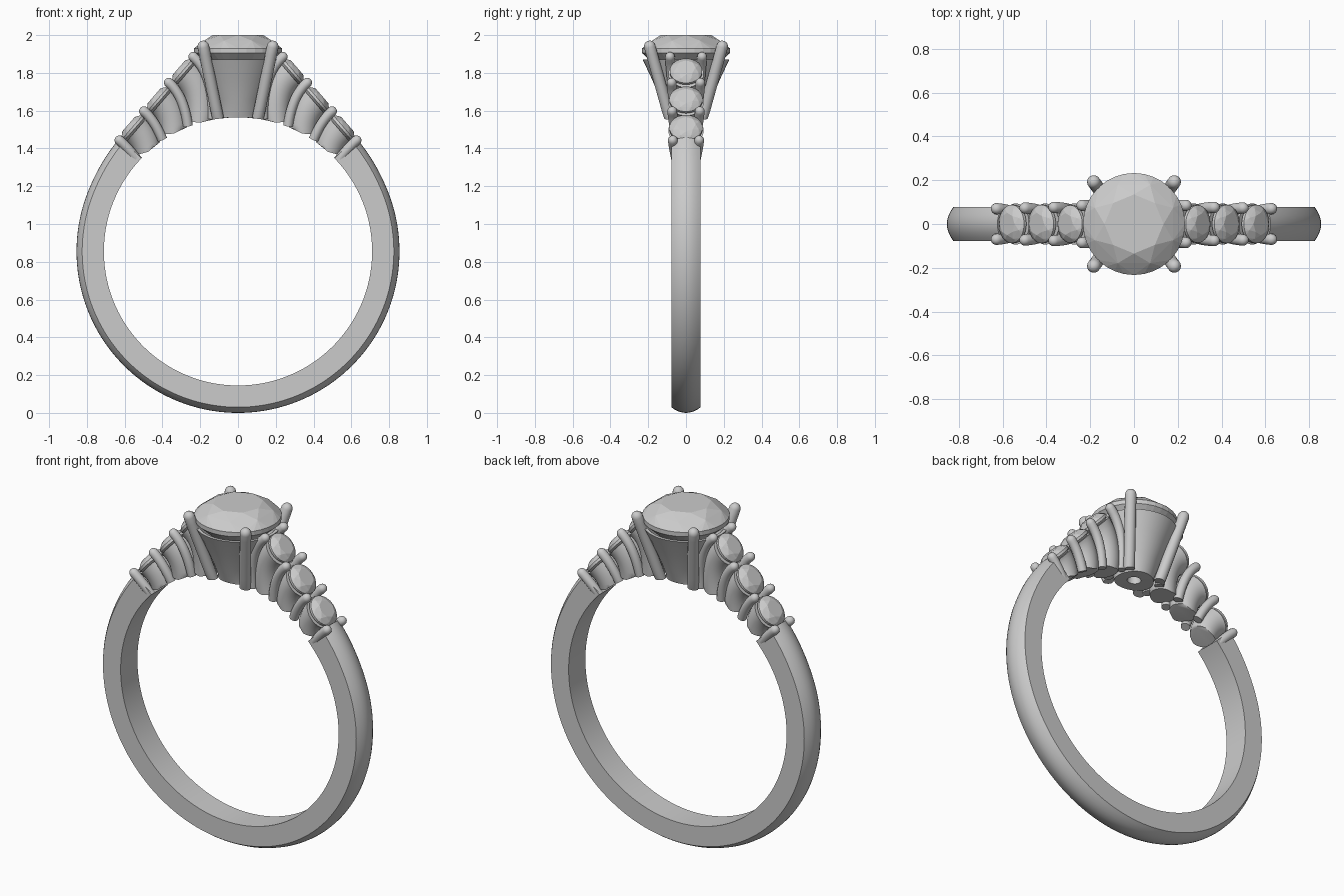
import bpy, bmesh
from math import sin, cos, pi, radians, sqrt
from mathutils import Vector

if "Cube" in bpy.data.objects:
    bpy.data.objects.remove(bpy.data.objects["Cube"])

CZ, RI = 0.855, 0.71                      # finger hole centre height and radius
N = Vector((0.755, 0, 0.655)).normalized()  # outward direction of shoulder stones


def finish(name, bm, smooth=True, mirror=(False, False), clamp=True):
    # keep metal out of the finger hole
    if clamp:
        for v in bm.verts:
            d = Vector((v.co.x, v.co.z - CZ))
            if d.length < RI:
                d *= RI / d.length
                v.co.x, v.co.z = d.x, d.y + CZ
    bmesh.ops.recalc_face_normals(bm, faces=bm.faces)
    me = bpy.data.meshes.new(name)
    bm.to_mesh(me)
    bm.free()
    ob = bpy.data.objects.new(name, me)
    bpy.context.collection.objects.link(ob)
    if smooth:
        bpy.ops.object.select_all(action='DESELECT')
        bpy.context.view_layer.objects.active = ob
        ob.select_set(True)
        bpy.ops.object.shade_smooth_by_angle(angle=radians(40))
    if any(mirror):
        m = ob.modifiers.new("mirror", 'MIRROR')
        m.use_axis = (mirror[0], mirror[1], False)
        m.use_mirror_merge = False
    return ob


def loft(rings, closed=False):
    bm = bmesh.new()
    vs = [[bm.verts.new(p) for p in r] for r in rings]
    n = len(vs[0])
    pairs = list(zip(vs, vs[1:])) + ([(vs[-1], vs[0])] if closed else [])
    for a, b in pairs:
        for i in range(n):
            j = (i + 1) % n
            bm.faces.new((a[i], a[j], b[j], b[i]))
    if not closed:
        bm.faces.new(vs[0])
        bm.faces.new(vs[-1])
    return bm


def ring(c, t, r, n):
    u = t.cross(Vector((0, 1, 0))).normalized()
    v = u.cross(t).normalized()
    return [c + (u * cos(2 * pi * i / n) + v * sin(2 * pi * i / n)) * r for i in range(n)]


def bez(a, b, c, k=10):
    # points and tangents of a quadratic curve
    out = []
    for i in range(k + 1):
        s = i / k
        p = a * (1 - s) ** 2 + b * 2 * s * (1 - s) + c * s * s
        out.append((p, ((b - a) * (1 - s) + (c - b) * s).normalized()))
    return out


def prong(name, a, b, c, r, mirror):
    # round-tipped wire
    path = bez(a, b, c)
    p0, t0 = path[0]
    rings = [ring(p0 - t0 * r * sin(radians(d)), t0, r * cos(radians(d)), 14) for d in (85, 65, 45, 22)]
    rings += [ring(p, t, r, 14) for p, t in path]
    return finish(name, loft(rings), mirror=mirror)


def stone(name, r, crown, girdle, depth, origin, normal, mirror=(False, False)):
    # brilliant cut: hull of table, crown, girdle, pavilion and culet points
    pts = [(0, 0, -depth)]
    for n, rr, z, off in ((8, .58 * r, girdle + crown, 0), (8, .83 * r, girdle + crown * .58, pi / 8),
                          (32, r, girdle, 0), (32, r, 0, 0), (8, .45 * r, -depth * .6, pi / 8)):
        pts += [(rr * cos(off + 2 * pi * i / n), rr * sin(off + 2 * pi * i / n), z) for i in range(n)]
    q = normal.to_track_quat('Z', 'Y')
    bm = bmesh.new()
    for p in pts:
        bm.verts.new(origin + q @ Vector(p))
    res = bmesh.ops.convex_hull(bm, input=bm.verts)
    bmesh.ops.delete(bm, geom=[v for v in bm.verts if not v.link_faces], context='VERTS')
    return finish(name, bm, False, mirror, False)


def on_hole(x, y=0.0, lift=0.0):
    r = RI + lift
    return Vector((x, y, CZ + sqrt(r * r - x * x)))


# band: domed outside, flat inside, open at the top
rings = []
A0, A1, K = radians(44), radians(-224), 110
for i in range(K + 1):
    a = A0 + (A1 - A0) * i / K
    up = max(0, (sin(a) - 0.35) / 0.35)
    d = 0.013 * min(up, 1) ** 2
    prof = [(RI, -.078), (.825 + d, -.078)]
    prof += [(.825 + d + .03 * (1 - (y / .078) ** 2), y) for y in (-.062, -.04, -.02, 0, .02, .04, .062)]
    prof += [(.825 + d, .078), (RI, .078)]
    rings.append([Vector((r * cos(a), y, CZ + r * sin(a))) for r, y in prof])
finish("band", loft(rings))

# centre cup: revolved, with a drilled hole below
prof = [(.035, 1.5), (.1, 1.5), (.106, 1.58), (.135, 1.66), (.182, 1.77), (.23, 1.872), (.212, 1.872), (.035, 1.7)]
finish("centre_cup", loft([[Vector((r * cos(2 * pi * i / 48), r * sin(2 * pi * i / 48), z)) for i in range(48)]
                           for r, z in prof], closed=True))
stone("centre_stone", .233, .07, .025, .2, Vector((0, 0, 1.905)), Vector((0, 0, 1)))

# four centre prongs
a, c = Vector((.184, .192, 1.94)), on_hole(.105, .085)
prong("centre_prongs", a, (a + c) / 2, c, .031, (True, True))

# shoulder stones with tapering cups that bend down to the hole
seats = [((.572, 1.522), .475, .088), ((.437, 1.672), .34, .088), ((.305, 1.822), .2, .086)]
for k, ((x, z), bx, r) in enumerate(seats, 1):
    top = Vector((x, 0, z))
    stone(f"shoulder_stone_{k}", r, .026, .014, .06, top - N * .03, N, (True, False))
    start, end = top - N * .042, on_hole(bx)
    mid = start - N * (end - start).length * .45
    path = bez(start, mid, end)
    finish(f"shoulder_cup_{k}", loft([ring(p, t, .094 - .022 * (i / 10) ** .8, 32)
                                      for i, (p, t) in enumerate(path)]), mirror=(True, False))

# shoulder prongs, one pair on each side of every stone
tips = [((.628, 1.443), .53, .07), ((.498, 1.597), .4, .073), ((.366, 1.748), .265, .076), ((.237, 1.885), .135, .085)]
for k, ((x, z), bx, y) in enumerate(tips, 1):
    a, c = Vector((x, y, z)), on_hole(bx, .05, .005)
    b = a - N * (c - a).length * .42
    b.y = y - .005
    prong(f"shoulder_prongs_{k}", a, b, c, .026, (True, True))
